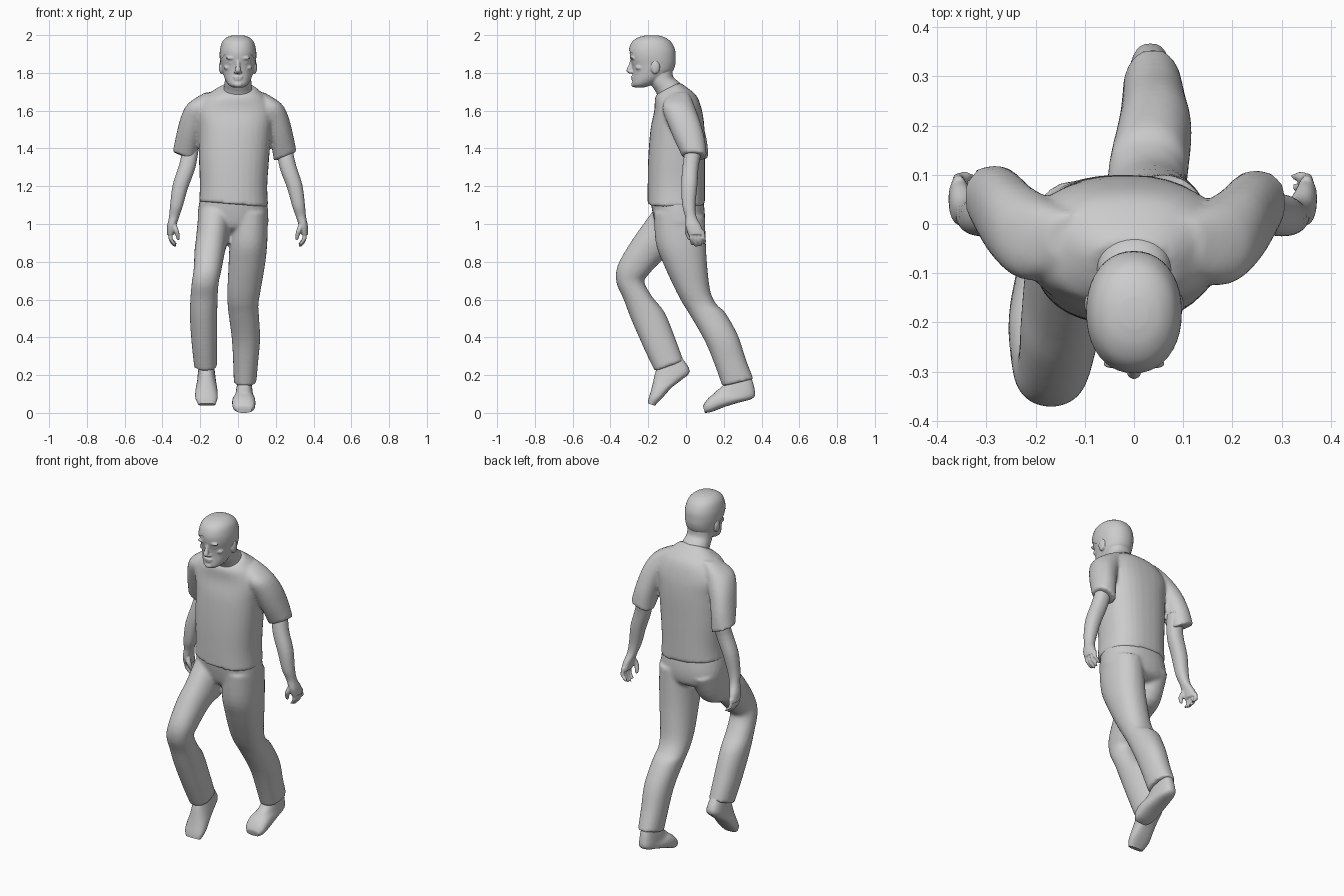
import bpy, bmesh, math
from mathutils import Vector


def catmull(a, b, c, d, t):
    return [0.5 * (2 * q + (r - p) * t + (2 * p - 5 * q + 4 * r - s) * t * t
                   + (3 * q - p - 3 * r + s) * t ** 3) for p, q, r, s in zip(a, b, c, d)]


def loft(bm, rows, n=2.2, sides=32, steps=4):
    """Closed skin over rings (front y, z, back y, z, left x, right x, x tilt), smoothly interpolated."""
    rows = [list(r) + [0] * (7 - len(r)) for r in rows]
    secs = []
    for i in range(len(rows) - 1):
        a, d = rows[max(i - 1, 0)], rows[min(i + 2, len(rows) - 1)]
        secs += [catmull(a, rows[i], rows[i + 1], d, k / steps) for k in range(steps)]
    secs.append(rows[-1])
    rings = []
    for y0, z0, y1, z1, x0, x1, dz in secs:
        ring = []
        for k in range(sides):
            t = 2 * math.pi * k / sides
            c, s = math.cos(t), math.sin(t)
            c = math.copysign(abs(c) ** (2 / n), c)
            s = math.copysign(abs(s) ** (2 / n), s)
            ring.append(bm.verts.new(((x0 + x1) / 2 + c * (x1 - x0) / 2,
                                      (y0 + y1) / 2 + s * (y1 - y0) / 2,
                                      (z0 + z1) / 2 + s * (z1 - z0) / 2 + c * dz / 2)))
        rings.append(ring)
    for r, q in zip(rings, rings[1:]):
        for k in range(sides):
            j = (k + 1) % sides
            bm.faces.new((r[k], r[j], q[j], q[k]))
    bm.faces.new(rings[0][::-1])
    bm.faces.new(rings[-1])


def blob(bm, centre, size):
    verts = bmesh.ops.create_uvsphere(bm, u_segments=20, v_segments=12, radius=1)["verts"]
    for v in verts:
        v.co = Vector(centre) + Vector(a * b for a, b in zip(v.co, size))


def tube(bm, pts, radii):
    """Finger-like vertical tube."""
    loft(bm, [(y - r, z, y + r, z, x - r, x + r) for (x, y, z), r in zip(pts, radii)], 2, 12, 3)


def finish(name, bm, voxel=0, smooth=3):
    bmesh.ops.recalc_face_normals(bm, faces=bm.faces)
    mesh = bpy.data.meshes.new(name)
    bm.to_mesh(mesh)
    bm.free()
    ob = bpy.data.objects.new(name, mesh)
    bpy.context.collection.objects.link(ob)
    if voxel:
        m = ob.modifiers.new("blend", "REMESH")
        m.mode = "VOXEL"
        m.voxel_size = voxel
        m.use_smooth_shade = True
        m = ob.modifiers.new("soften", "SMOOTH")
        m.factor, m.iterations = 0.5, smooth
    bpy.ops.object.select_all(action="DESELECT")
    ob.select_set(True)
    bpy.context.view_layer.objects.active = ob
    bpy.ops.object.shade_smooth_by_angle(angle=math.radians(45))
    return ob


def mirrored(rows, dx, dy):
    """Right-hand rows moved to the left side."""
    return [(a + dy, b, c + dy, d, -f + dx, -e + dx, -t) for a, b, c, d, e, f, t in rows]


# shirt: torso with two sleeves
sleeve = [(-.02, 1.36, .11, 1.355, .19, .31, .05), (-.065, 1.455, .10, 1.445, .175, .29, .06),
          (-.10, 1.54, .075, 1.54, .145, .268, .05), (-.125, 1.61, .05, 1.61, .10, .24, .03),
          (-.11, 1.66, .03, 1.66, .08, .20, 0), (-.09, 1.69, .01, 1.70, .05, .14, 0)]
bm = bmesh.new()
loft(bm, [(-.203, 1.105, .10, 1.105, -.207, .16, -.03), (-.203, 1.2, .10, 1.2, -.202, .155),
          (-.2, 1.35, .10, 1.35, -.207, .165), (-.188, 1.5, .098, 1.5, -.21, .177),
          (-.168, 1.6, .085, 1.6, -.225, .188), (-.165, 1.66, .055, 1.68, -.18, .15),
          (-.158, 1.68, -.005, 1.73, -.125, .11), (-.15, 1.69, -.035, 1.75, -.09, .085)], 2.4)
loft(bm, sleeve)
loft(bm, mirrored(sleeve, -.035, .01))
finish("shirt", bm, .01)

# trousers: pelvis, forward leg, trailing leg
bm = bmesh.new()
loft(bm, [(-.19, 1.14, .09, 1.14, -.2, .152), (-.175, 1.05, .10, 1.05, -.214, .16),
          (-.15, .98, .09, .98, -.2, .15), (-.09, .95, .05, .95, -.13, .06)], 2.3)
loft(bm, [(-.16, 1.09, .09, 1.02, -.21, -.035), (-.24, .98, .01, .87, -.222, -.05),
          (-.295, .9, -.11, .82, -.23, -.068), (-.362, .78, -.2, .73, -.235, -.088),
          (-.368, .69, -.22, .69, -.245, -.102), (-.33, .6, -.175, .61, -.252, -.108),
          (-.29, .495, -.112, .53, -.255, -.11), (-.222, .34, -.055, .39, -.245, -.11),
          (-.165, .22, -.013, .275, -.232, -.11)])
loft(bm, [(-.17, 1.06, .10, 1.04, -.04, .158), (-.16, .9, .105, .9, -.045, .155),
          (-.12, .79, .112, .78, -.05, .143), (-.06, .66, .13, .64, -.056, .12),
          (-.018, .58, .165, .57, -.055, .108), (.02, .52, .208, .53, -.05, .11),
          (.10, .38, .275, .41, -.033, .117), (.15, .26, .315, .29, -.026, .107),
          (.193, .14, .357, .18, -.022, .097)])
finish("trousers", bm, .01)

# shoes
bm = bmesh.new()
loft(bm, [(-.15, .25, -.02, .29, -.205, -.13), (-.165, .205, .02, .22, -.212, -.122),
          (-.175, .16, -.03, .17, -.217, -.116), (-.185, .12, -.075, .135, -.224, -.11),
          (-.198, .075, -.12, .085, -.226, -.108), (-.202, .05, -.165, .038, -.21, -.12)], 2.6)
finish("front_shoe", bm)
bm = bmesh.new()
loft(bm, [(.205, .16, .345, .19, .0, .07), (.187, .137, .362, .13, -.008, .075),
          (.16, .115, .358, .08, -.014, .08), (.145, .1, .27, .052, -.026, .088),
          (.12, .08, .2, .03, -.031, .092), (.1, .055, .135, .005, -.026, .088),
          (.09, .035, .1, .0, -.01, .072)], 2.6)
finish("back_shoe", bm)

# arms with hands
arm = [(.0, 1.42, .09, 1.42, .2, .285, 0), (-.018, 1.31, .068, 1.31, .22, .305, .02),
       (-.025, 1.2, .06, 1.2, .26, .34, .02), (-.02, 1.1, .05, 1.1, .287, .354, .01),
       (-.005, 1.04, .055, 1.04, .306, .36, 0), (-.003, .99, .08, .99, .322, .37, 0),
       (.012, .945, .097, .945, .33, .372, 0)]
for name, side, dx, dy in (("right_arm", 1, 0, 0), ("left_arm", -1, -.005, .0)):
    bm = bmesh.new()
    loft(bm, arm if side > 0 else mirrored(arm, dx, dy))

    def place(pts):
        return [(side * x + dx, y + dy, z) for x, y, z in pts]
    for i in range(4):
        y, drop = .024 + .021 * i, (.008, 0, .003, .016)[i]
        tube(bm, place([(.351, y, .965), (.352, y + .005, .925), (.34, y + .009, .895 + drop),
                        (.325, y + .01, .879 + drop)]), (.011, .0115, .0105, .007))
    tube(bm, place([(.335, .015, 1.0), (.322, .006, .965), (.314, .012, .935), (.312, .018, .915)]),
         (.014, .014, .011, .007))
    finish(name, bm, .005, 2)

# head: skull, neck and face features
skull = [(-.27, 1.722, -.225, 1.722, -.025, .025), (-.284, 1.737, -.18, 1.737, -.05, .05),
         (-.283, 1.765, -.125, 1.765, -.068, .068), (-.281, 1.8, -.078, 1.8, -.08, .08),
         (-.286, 1.84, -.062, 1.84, -.087, .087), (-.296, 1.88, -.06, 1.88, -.092, .092),
         (-.297, 1.92, -.064, 1.92, -.09, .09), (-.28, 1.96, -.085, 1.96, -.078, .078),
         (-.245, 1.984, -.12, 1.984, -.053, .053), (-.205, 1.994, -.155, 1.994, -.022, .022)]
bm = bmesh.new()
loft(bm, skull, 2.15)
loft(bm, [(-.14, 1.64, .0, 1.7, -.09, .085), (-.155, 1.69, -.035, 1.75, -.075, .075),
          (-.185, 1.74, -.068, 1.78, -.07, .07), (-.2, 1.79, -.07, 1.83, -.068, .068)])
tube(bm, [(0, -.286, 1.872), (0, -.294, 1.84), (0, -.301, 1.812), (0, -.29, 1.796)],
     (.008, .011, .0155, .011))
blob(bm, (0, -.281, 1.778), (.027, .01, .006))
blob(bm, (0, -.28, 1.766), (.022, .01, .006))
blob(bm, (0, -.279, 1.738), (.022, .011, .013))
for s in (-1, 1):
    blob(bm, (s * .012, -.291, 1.804), (.01, .012, .008))
    blob(bm, (s * .036, -.284, 1.878), (.03, .011, .007))
    blob(bm, (s * .034, -.271, 1.853), (.015, .011, .007))
    blob(bm, (s * .055, -.245, 1.828), (.02, .022, .014))
    blob(bm, (s * .089, -.163, 1.83), (.012, .024, .036))
finish("head", bm, .005, 2)

# short hair cap, cut along a slanted hairline
bm = bmesh.new()
g = .005
loft(bm, [(a - g, b + g, c + g, d + g, e - g, f + g) for a, b, c, d, e, f in skull], 2.15, 40)
bmesh.ops.bisect_plane(bm, geom=bm.verts[:] + bm.edges[:] + bm.faces[:], plane_co=(0, -.2, 1.85),
                       plane_no=(0, .65, 1), clear_inner=True)
finish("hair", bm)
